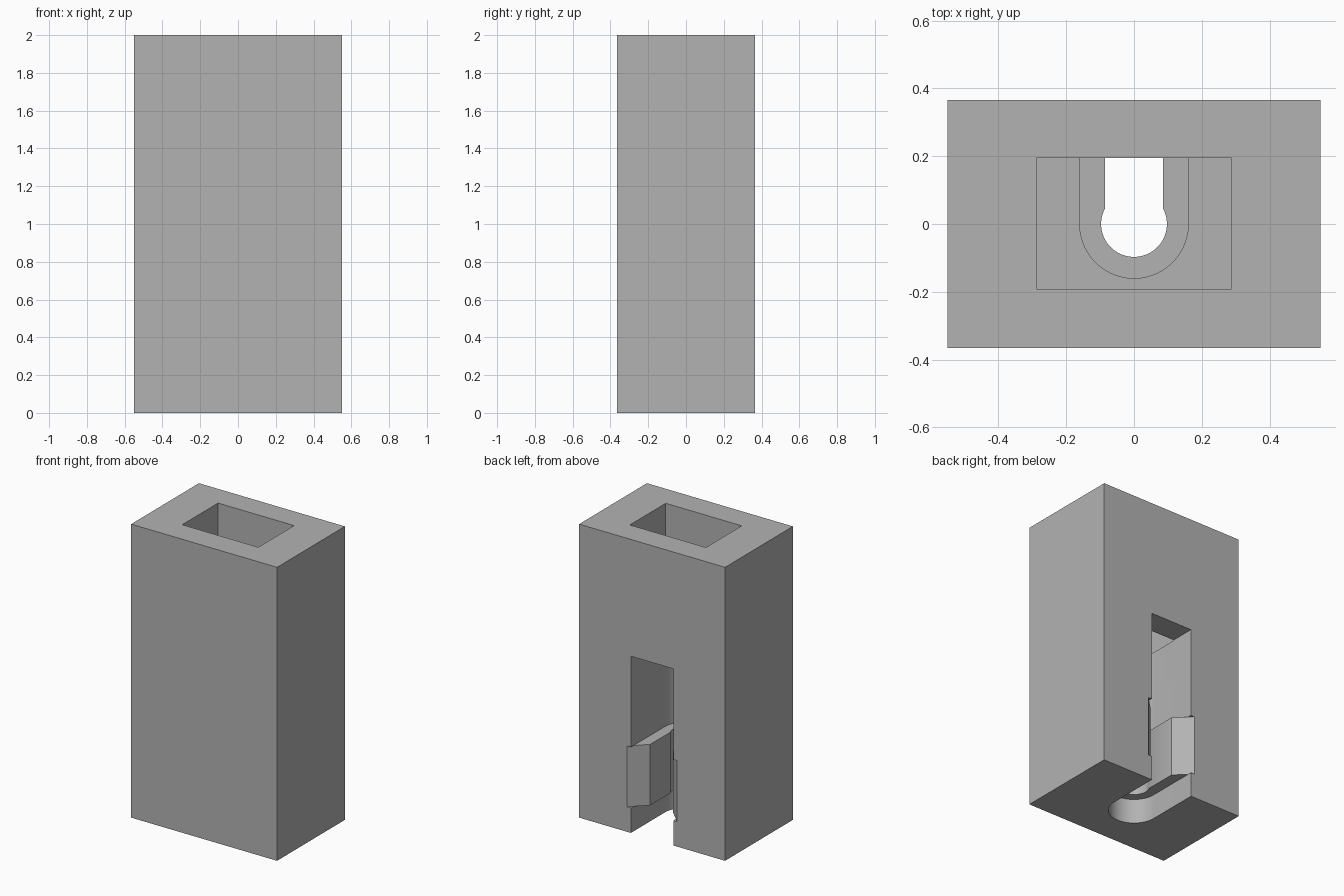
import bpy, bmesh
from math import pi, sin, cos, asin

if "Cube" in bpy.data.objects:
    bpy.data.objects.remove(bpy.data.objects["Cube"], do_unlink=True)

grey = bpy.data.materials.new("plain_grey")
grey.use_nodes = True
grey.diffuse_color = (0.45, 0.45, 0.45, 1)
grey.node_tree.nodes["Principled BSDF"].inputs["Base Color"].default_value = grey.diffuse_color

WIDTH, DEPTH, HEIGHT = 0.55, 0.365, 2.0
POCKET_BACK, POCKET_FLOOR = 0.195, 1.2
SLOT, BORE, NECK = 0.16, 0.097, 0.085
SNAP_LOW, SNAP_TOP = 0.17, 0.585
BEYOND = 0.1


def prism(name, outline, low, high):
    """Extrude a flat outline upward from low to high."""
    bm = bmesh.new()
    face = bm.faces.new([bm.verts.new((x, y, low)) for x, y in outline])
    top = bmesh.ops.extrude_face_region(bm, geom=[face])["geom"]
    for v in top:
        if isinstance(v, bmesh.types.BMVert):
            v.co.z = high
    bmesh.ops.recalc_face_normals(bm, faces=bm.faces)
    mesh = bpy.data.meshes.new(name)
    bm.to_mesh(mesh)
    bm.free()
    mesh.materials.append(grey)
    obj = bpy.data.objects.new(name, mesh)
    bpy.context.collection.objects.link(obj)
    return obj


def rectangle(half_x, front, back):
    return [(-half_x, front), (half_x, front), (half_x, back), (-half_x, back)]


def keyhole(radius, neck, mouth, segments=48):
    """Round front end, straight neck and a mirrored mouth at the back."""
    start = asin(min(1, (radius**2 - neck**2) ** 0.5 / radius))
    sweep = pi + 2 * start
    arc = [(radius * cos(start - sweep * i / segments),
            radius * sin(start - sweep * i / segments)) for i in range(segments + 1)]
    return [(x, y) for x, y in reversed(mouth)] + arc + [(-x, y) for x, y in mouth]


# Block
body = prism("block", rectangle(WIDTH, -DEPTH, DEPTH), 0, HEIGHT)

# Top pocket, rear slot and the narrower snap-in section with flared mouth
plain = [(SLOT, DEPTH + BEYOND)]
slope = (0.188 - NECK) / (DEPTH - 0.264)
flared = [(NECK, 0.264), (0.188 + slope * BEYOND, DEPTH + BEYOND)]
cutters = [
    prism("pocket_cutter", rectangle(0.287, -0.191, POCKET_BACK), POCKET_FLOOR, HEIGHT + BEYOND),
    prism("upper_slot_cutter", keyhole(SLOT, SLOT, plain), SNAP_TOP, POCKET_FLOOR + 0.004),
    prism("lower_slot_cutter", keyhole(SLOT, SLOT, plain), -BEYOND, SNAP_LOW),
    prism("snap_cutter", keyhole(BORE, NECK, flared), SNAP_LOW, SNAP_TOP),
]

bpy.ops.object.select_all(action="DESELECT")
bpy.context.view_layer.objects.active = body
body.select_set(True)
for cutter in cutters:
    cut = body.modifiers.new(cutter.name, "BOOLEAN")
    cut.operation = "DIFFERENCE"
    cut.solver = "EXACT"
    cut.object = cutter
    bpy.ops.object.modifier_apply(modifier=cut.name)
for cutter in cutters:
    bpy.data.objects.remove(cutter, do_unlink=True)

bpy.ops.object.shade_smooth_by_angle(angle=pi / 6)
